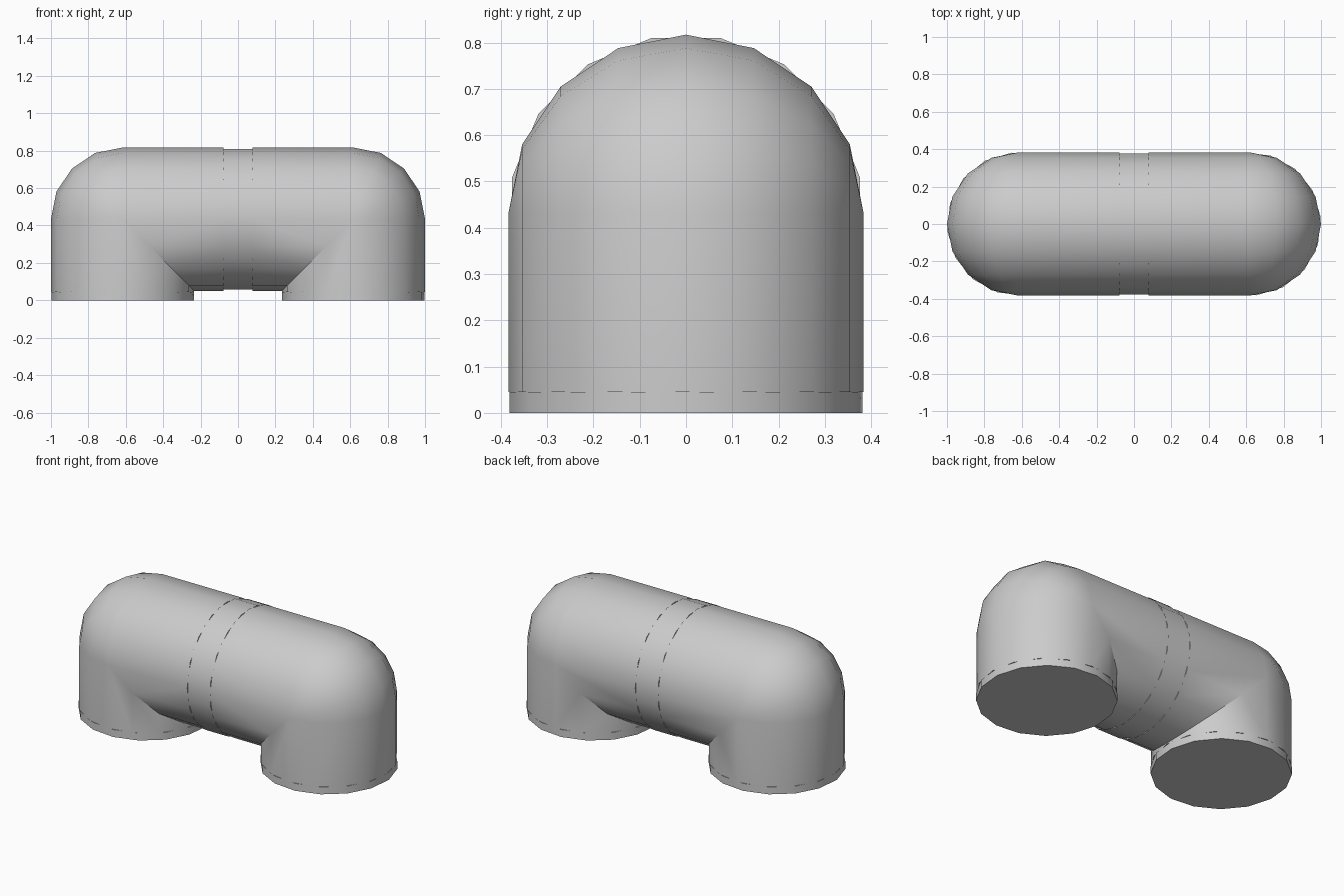
import bpy, bmesh, math

RADIUS = 0.383
SIDES = 16
STEP = math.tau / SIDES
BEND_X = 1 - RADIUS      # bend centre, sideways
BEND_Z = 0.434           # bend centre, height
FOOT = 0.045             # foot collar height
BAND = 0.077             # half width of the middle band

cube = bpy.data.objects.get("Cube")
if cube:
    bpy.data.objects.remove(cube, do_unlink=True)

grey = bpy.data.materials.new("pipe_grey")
grey.use_nodes = True
grey.diffuse_color = (0.6, 0.6, 0.6, 1)
grey.node_tree.nodes["Principled BSDF"].inputs["Base Color"].default_value = grey.diffuse_color


def loft(name, rings):
    """Skin a list of closed rings, cap both ends and smooth the sides."""
    bm = bmesh.new()
    loops = [[bm.verts.new(p) for p in ring] for ring in rings]
    for a, b in zip(loops, loops[1:]):
        for i in range(SIDES):
            j = (i + 1) % SIDES
            bm.faces.new((a[i], a[j], b[j], b[i]))
    bm.faces.new(loops[0])
    bm.faces.new(loops[-1])
    bmesh.ops.remove_doubles(bm, verts=bm.verts, dist=0.0001)
    bmesh.ops.recalc_face_normals(bm, faces=bm.faces)
    mesh = bpy.data.meshes.new(name)
    bm.to_mesh(mesh)
    bm.free()
    mesh.materials.append(grey)
    obj = bpy.data.objects.new(name, mesh)
    bpy.context.collection.objects.link(obj)
    bpy.ops.object.select_all(action="DESELECT")
    obj.select_set(True)
    bpy.context.view_layer.objects.active = obj
    bpy.ops.object.shade_smooth_by_angle(angle=math.radians(35))


def section(turn=0.0):
    """Pipe cross-section as (outward, y) pairs."""
    return [(RADIUS * math.cos(i * STEP + turn), RADIUS * math.sin(i * STEP + turn))
            for i in range(SIDES)]


def bend_point(u, y, angle, side):
    # the outer half turns round the corner, the inner half meets in a mitre
    if u > 0:
        dx, dz = u * math.cos(angle), u * math.sin(angle)
    else:
        dx = dz = u
    return (side * (BEND_X + dx), y, BEND_Z + dz)


for side, label in ((1, "left"), (-1, "right")):
    # elbow: leg, rounded corner and half of the crosspiece
    rings = [[(side * (BEND_X + u), y, FOOT) for u, y in section()]]
    for k in range(5):
        rings.append([bend_point(u, y, k * STEP, side) for u, y in section()])
    rings.append([(side * BAND, y, BEND_Z + u) for u, y in section()])
    loft(label + "_elbow", rings)

    # foot collar, turned a quarter step
    loft(label + "_foot_collar",
         [[(side * BEND_X + u, y, z) for u, y in section(STEP / 4)] for z in (0, FOOT)])

# middle band, turned half a step
loft("middle_band",
     [[(x, y, BEND_Z + u) for u, y in section(STEP / 2)] for x in (-BAND, BAND)])
